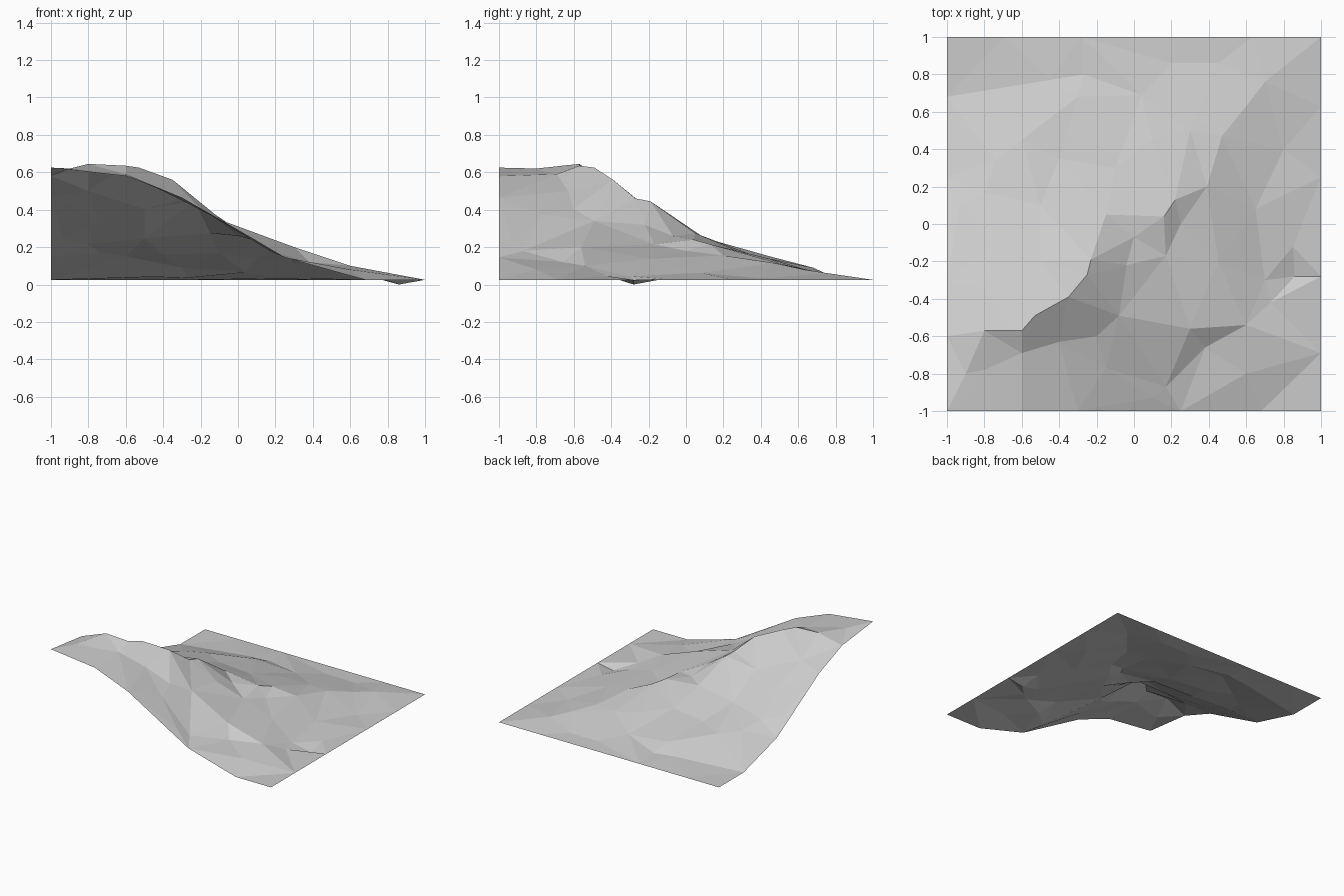
import bpy
import random
from mathutils import Vector
from mathutils.geometry import delaunay_2d_cdt

random.seed(4)
if "Cube" in bpy.data.objects:
    bpy.data.objects.remove(bpy.data.objects["Cube"], do_unlink=True)

LOW = .025  # level of the two low edges

# Height of the hillside along its two high edges (distance, height)
EDGE = [(-1, .625), (-.6, .58), (-.3, .465), (.25, .145), (.68, LOW), (1, LOW)]

# Crest running from the high corner down to the opposite one
CREST = [(-1, -1, .625), (-.9, -.8, .62), (-.8, -.57, .645), (-.6, -.57, .635),
         (-.53, -.49, .625), (-.35, -.39, .56), (-.25, -.27, .46),
         (-.23, -.19, .445), (0, -.07, .26), (.16, .04, .24), (.22, .13, .215),
         (.39, .2, .155), (.47, .47, .115), (.6, .63, .08), (.7, .76, .06),
         (1, 1, LOW)]

# Single bumps and hollows with their own height
FEATURES = [(.86, -.28, 0), (.73, -.42, .045), (.85, -.12, .03),
            (-.93, .1, .24), (-.8, .17, .215), (-.74, .34, .17),
            (-.6, .45, .15), (-.3, .68, .09), (.04, .69, .065),
            (.1, -.93, .235), (.17, -.87, .18), (.38, -.66, .12),
            (-.08, -.49, .34), (.3, -.56, .2), (.6, -.54, .1), (.25, 0, .18),
            (-.6, -.69, .59), (-.8, -.78, .61), (-.8, -.35, .5)]

# Places on each flank whose height follows the slope
FRONT_FLANK = [(-.2, -.6), (-.4, -.63), (-.04, -.22), (.17, -.17), (-.15, -.77),
               (.7, -.3), (.65, .08), (.45, -.2), (.6, -.8), (.8, .4)]
BACK_FLANK = [(-.27, .8), (-.1, .3), (-.4, .35), (-.5, .1), (-.5, -.2),
              (-.75, -.1), (.2, .86), (-.45, .77), (.1, .45), (.3, .5),
              (-.15, .05), (.45, .86)]


def slope_height(t):
    """Straight-line reading of the edge profile."""
    for (t0, h0), (t1, h1) in zip(EDGE, EDGE[1:]):
        if t <= t1:
            return h0 + (h1 - h0) * (t - t0) / (t1 - t0)
    return EDGE[-1][1]


def flank_point(x, y):
    """Point on a flank, swelling a little halfway down, slightly rough."""
    t = max(x, y)
    swell = .05 * max(0, 1 - abs(t - .4) / .5)
    rough = random.uniform(-1, 1) * .005
    return (x, y, slope_height(t) + swell + rough)


# Gather the points, high edges mirrored across the diagonal
points = list(CREST)
crest_edges = [(i, i + 1) for i in range(len(CREST) - 1)]
for t, h in EDGE[1:]:
    points += [(t, -1, h), (-1, t, h)]
for t in (-.69, -.28, .25, .63):
    points += [(1, t, LOW), (t, 1, LOW)]
points += FEATURES
points += [flank_point(x, y) for x, y in FRONT_FLANK + BACK_FLANK]

# Triangulate in plan, keeping the crest as a continuous fold
plan = [Vector(p[:2]) for p in points]
flat, _, faces, sources, _, _ = delaunay_2d_cdt(plan, crest_edges, [], 0, 1e-5)
verts = [(v.x, v.y, points[src[0]][2]) for v, src in zip(flat, sources)]

mesh = bpy.data.meshes.new("hillside")
mesh.from_pydata(verts, [], faces)
mesh.update()
hillside = bpy.data.objects.new("hillside", mesh)
bpy.context.collection.objects.link(hillside)

# Plain stone colour on every face
stone = bpy.data.materials.new("stone_grey")
stone.use_nodes = True
colour = (.6, .6, .6, 1)
stone.diffuse_color = colour
stone.node_tree.nodes["Principled BSDF"].inputs["Base Color"].default_value = colour
mesh.materials.append(stone)
